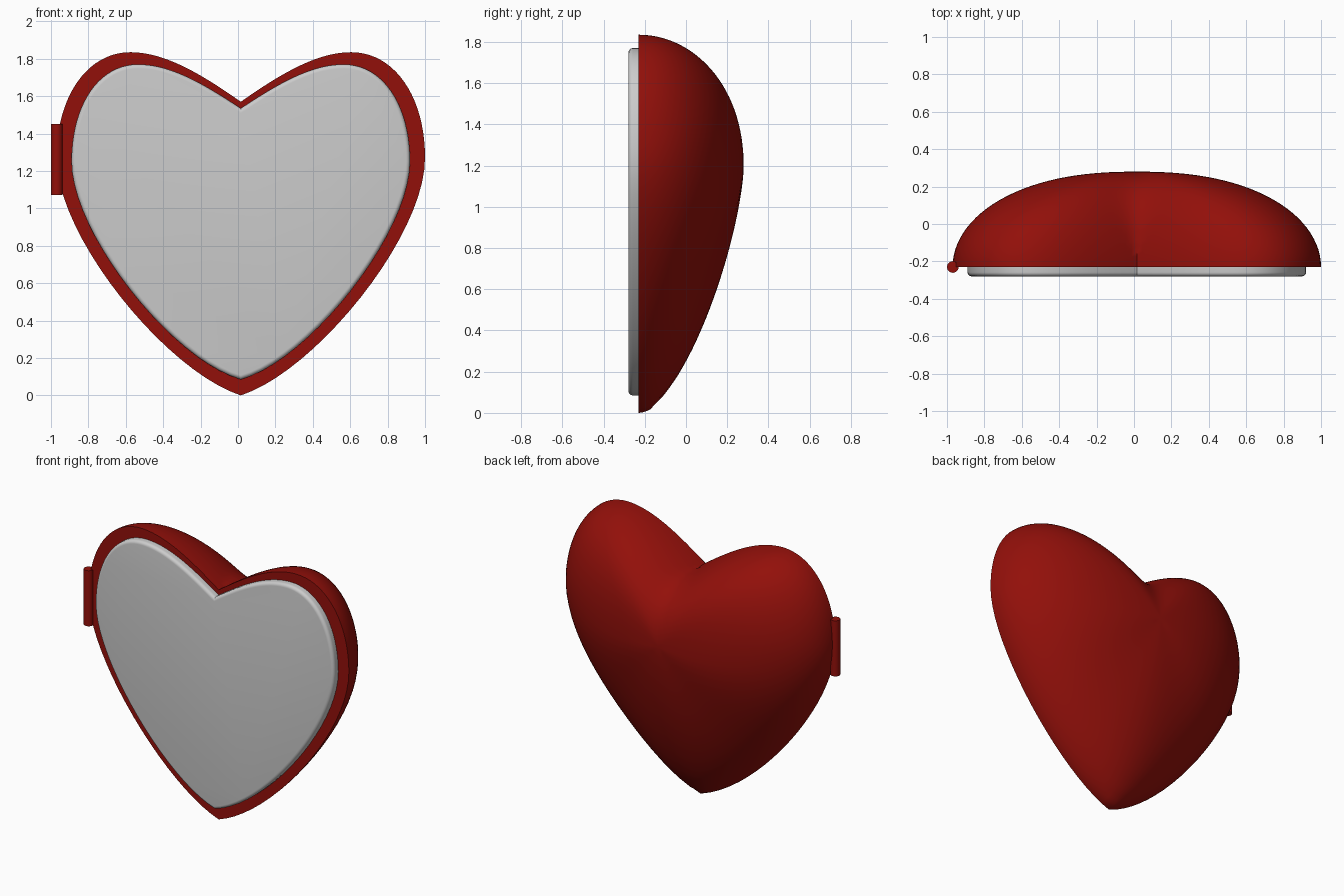
import bpy, bmesh, math
from mathutils import Vector
from mathutils.geometry import interpolate_bezier

if "Cube" in bpy.data.objects:
    bpy.data.objects.remove(bpy.data.objects["Cube"])

CX = 0.015        # heart axis
RIM_Y = -0.23     # flat front plane of the shell
N = 20            # points per curve segment

red = bpy.data.materials.new("red")
red.diffuse_color = (0.29, 0.005, 0.003, 1)
red.use_nodes = True
red.node_tree.nodes["Principled BSDF"].inputs["Base Color"].default_value = red.diffuse_color


def heart(keys):
    """Closed heart outline (x, z) from three right-hand bezier segments."""
    half = []
    for i in range(0, 9, 3):
        pts = [Vector((*p, 0)) for p in keys[i:i + 4]]
        half += [v.xy for v in interpolate_bezier(*pts, N + 1)][:-1]
    tip = Vector(keys[9])
    return half + [tip] + [Vector((-p.x, p.y)) for p in reversed(half[1:])]


def inset(pts, d):
    """Mitred inward offset of a clockwise outline."""
    out = []
    for i, p in enumerate(pts):
        t0 = (p - pts[i - 1]).normalized()
        t1 = (pts[(i + 1) % len(pts)] - p).normalized()
        n0, n1 = Vector((t0.y, -t0.x)), Vector((t1.y, -t1.x))
        out.append(p + (n0 + n1) * d / (1 + n0.dot(n1)))
    return out


def bridge(bm, rings):
    n = len(rings[0])
    for r0, r1 in zip(rings, rings[1:]):
        for i in range(n):
            j = (i + 1) % n
            bm.faces.new((r0[i], r0[j], r1[j], r1[i]))


def finish(name, bm, mat=None, angle=40):
    bmesh.ops.recalc_face_normals(bm, faces=bm.faces)
    me = bpy.data.meshes.new(name)
    bm.to_mesh(me)
    bm.free()
    ob = bpy.data.objects.new(name, me)
    bpy.context.collection.objects.link(ob)
    if mat:
        me.materials.append(mat)
    bpy.ops.object.select_all(action='DESELECT')
    ob.select_set(True)
    bpy.context.view_layer.objects.active = ob
    bpy.ops.object.shade_smooth_by_angle(angle=math.radians(angle))


# Domed heart shell: rings shrink towards the peak and soften on the way
outline = heart([(0, 1.57), (0.2, 1.71), (0.4, 1.835), (0.59, 1.835),
                 (0.82, 1.835), (0.985, 1.6), (0.985, 1.27),
                 (0.985, 0.85), (0.4, 0.13), (0, 0)])
peak = Vector((0, 1.19))
shape = [p - peak for p in outline]
down = [max(0, -p.normalized().y) ** 2 for p in shape]
wide = [p.normalized().x ** 2 for p in shape]
n = len(shape)
size = sum(p.length for p in shape)
RINGS = 28
bm = bmesh.new()
rings = []
for k in range(RINGS):
    s = math.cos(math.pi / 2 * k / RINGS)
    ring = []
    for p, w, v in zip(shape, down, wide):
        side = max(0, 1 - s ** (2 + 0.35 * v)) ** 0.5
        low = max(0, 1 - s ** 1.5) ** 0.57
        f = side * (1 - w) + low * w
        ring.append(bm.verts.new((CX + p.x * s, RIM_Y + 0.51 * f, peak.y + p.y * s)))
    rings.append(ring)
    for _ in range(k // 3):
        shape = [shape[i] * 0.5 + (shape[i - 1] + shape[(i + 1) % n]) * 0.25
                 for i in range(n)]
    g = size / sum(p.length for p in shape)
    shape = [p * g for p in shape]
bridge(bm, rings)
top = bm.verts.new((CX, RIM_Y + 0.51, peak.y))
for i in range(n):
    bm.faces.new((rings[-1][i], rings[-1][(i + 1) % n], top))
bm.faces.new(rings[0])
finish("heart_shell", bm, red, 60)

# Grey heart cover plate with a rounded front edge
plate = heart([(0, 1.535), (0.19, 1.66), (0.37, 1.77), (0.55, 1.77),
               (0.755, 1.77), (0.905, 1.56), (0.905, 1.25),
               (0.905, 0.87), (0.37, 0.19), (0, 0.085)])
R = 0.022
bm = bmesh.new()
levels = [(0, RIM_Y + 0.005)]
for k in range(6):
    a = math.pi / 2 * k / 5
    levels.append((R * (1 - math.cos(a)), -0.28 + R * (1 - math.sin(a))))
rings = [[bm.verts.new((CX + p.x, y, p.y)) for p in inset(plate, d)]
         for d, y in levels]
bridge(bm, rings)
bm.faces.new(rings[0])
bm.faces.new(rings[-1])
finish("cover_plate", bm)

# Hinge barrel on the left edge
bm = bmesh.new()
bmesh.ops.create_cone(bm, cap_ends=True, segments=24, radius1=0.031,
                      radius2=0.031, depth=0.38)
bmesh.ops.translate(bm, verts=bm.verts, vec=(-0.969, RIM_Y, 1.262))
finish("hinge_barrel", bm, red)
